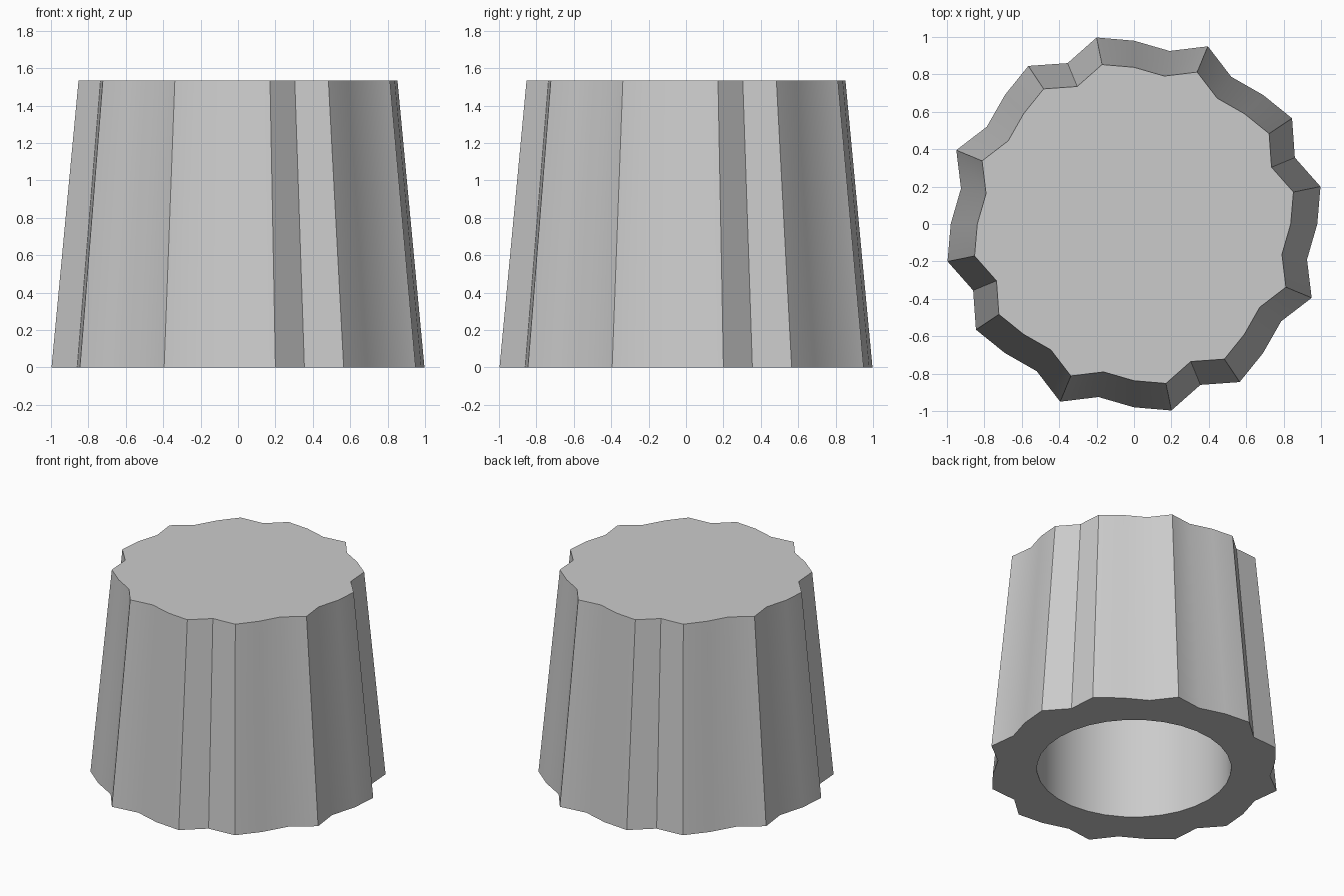
import bpy, bmesh, math
from mathutils import Vector, Matrix

if "Cube" in bpy.data.objects:
    bpy.data.objects.remove(bpy.data.objects["Cube"], do_unlink=True)

HEIGHT = 1.535
TOP_SCALE = 0.855
HOLE_RADIUS = 0.67
HOLE_DEPTH = 1.35

# Single grey material
grey = bpy.data.materials.new("plain grey")
grey.use_nodes = True
colour = (0.6, 0.6, 0.6, 1)
grey.diffuse_color = colour
grey.node_tree.nodes["Principled BSDF"].inputs["Base Color"].default_value = colour

# Scalloped grip outline: one quarter, clockwise, repeated four times
quarter = [(0.2, -0.997), (0, -0.98), (-0.19, -0.925), (-0.395, -0.95),
           (-0.52, -0.787), (-0.69, -0.69), (-0.845, -0.565), (-0.86, -0.355)]
outline = []
for turn in range(4):
    rotation = Matrix.Rotation(-turn * math.pi / 2, 2)
    outline += [rotation @ Vector(p) for p in quarter]

# Round socket with the same number of sides
count = len(outline)
start = math.atan2(quarter[0][1], quarter[0][0])
angles = [start - i * math.tau / count for i in range(count)]
circle = [Vector((math.cos(a), math.sin(a))) * HOLE_RADIUS for a in angles]

bm = bmesh.new()


def ring(points, z, scale=1):
    return [bm.verts.new((p.x * scale, p.y * scale, z)) for p in points]


# Tapered wall, underside rim and socket wall, from the top down and back up
rings = [ring(outline, HEIGHT, TOP_SCALE), ring(outline, 0),
         ring(circle, 0), ring(circle, HOLE_DEPTH)]
for a, b in zip(rings, rings[1:]):
    for i in range(count):
        j = (i + 1) % count
        bm.faces.new((a[i], a[j], b[j], b[i]))

# Flat top and socket ceiling
bm.faces.new(rings[0])
bm.faces.new(rings[-1])
bmesh.ops.recalc_face_normals(bm, faces=bm.faces)

mesh = bpy.data.meshes.new("fluted_knob")
bm.to_mesh(mesh)
bm.free()
mesh.materials.append(grey)
knob = bpy.data.objects.new("fluted_knob", mesh)
bpy.context.collection.objects.link(knob)

# Soft flutes with crisp ridges
bpy.ops.object.select_all(action='DESELECT')
knob.select_set(True)
bpy.context.view_layer.objects.active = knob
bpy.ops.object.shade_smooth_by_angle(angle=math.radians(30))
